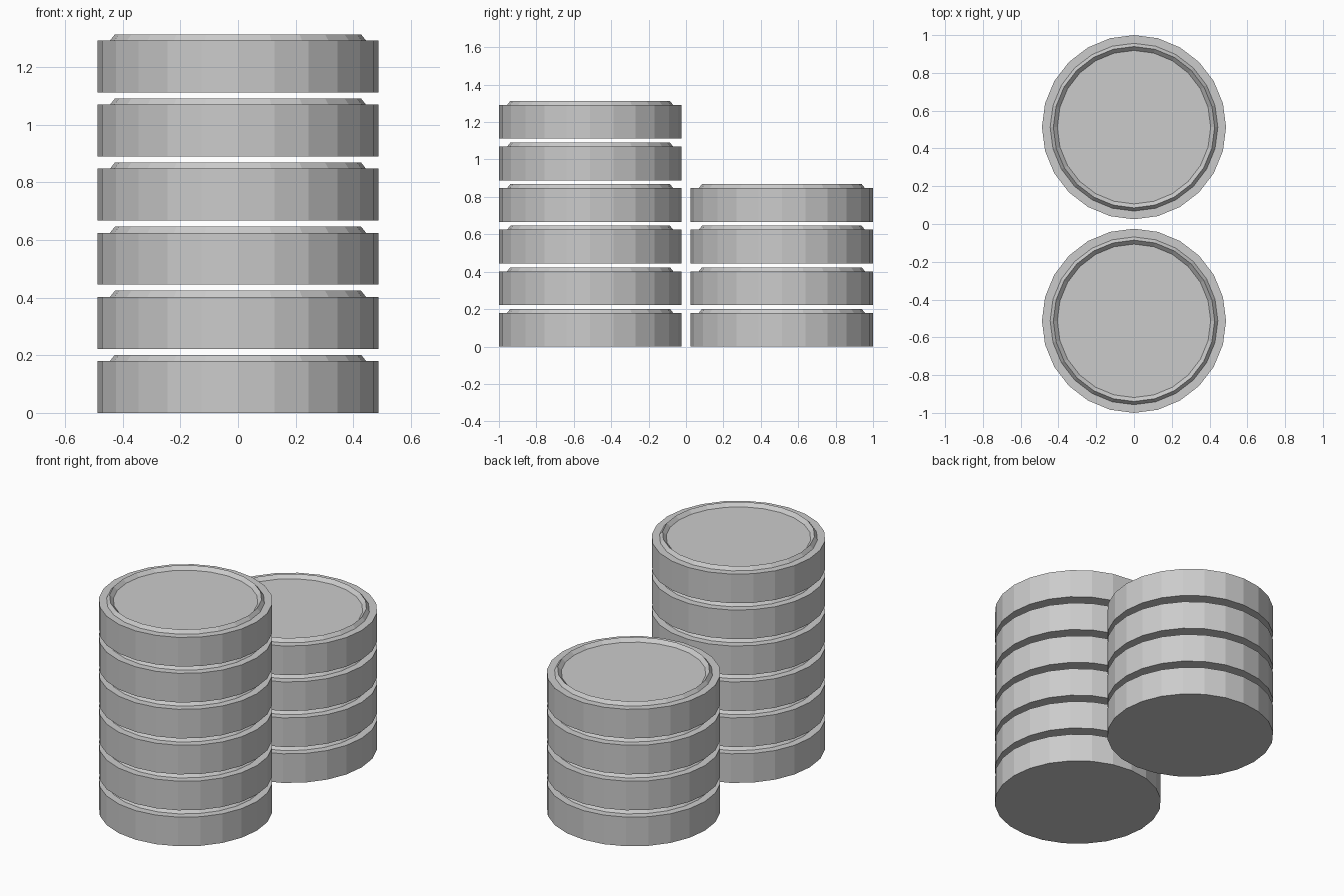
import bpy
import bmesh
from math import tau, cos, sin

cube = bpy.data.objects.get("Cube")
if cube:
    bpy.data.objects.remove(cube, do_unlink=True)

SIDES = 24
PITCH = 0.2222      # vertical step between stacked discs
STACK_Y = 0.5125    # distance of each stack from the centre

# Outer wall, flat shoulder, raised ridge, recessed lid: (radius, height)
PROFILE = [(0.4875, 0), (0.4875, 0.18), (0.444, 0.18), (0.427, 0.2014), (0.406, 0.18)]

grey = bpy.data.materials.new("plain grey")
grey.use_nodes = True
colour = (0.6, 0.6, 0.6, 1)
grey.diffuse_color = colour
grey.node_tree.nodes["Principled BSDF"].inputs["Base Color"].default_value = colour


def disc_mesh():
    """Closed faceted disc with a ridged rim on top."""
    bm = bmesh.new()
    rings = [[bm.verts.new((r * cos(tau * i / SIDES), r * sin(tau * i / SIDES), z))
              for i in range(SIDES)] for r, z in PROFILE]
    for low, high in zip(rings, rings[1:]):
        for i in range(SIDES):
            j = (i + 1) % SIDES
            bm.faces.new((low[i], low[j], high[j], high[i]))
    bm.faces.new(rings[0][::-1])
    bm.faces.new(rings[-1])
    bmesh.ops.recalc_face_normals(bm, faces=bm.faces)
    mesh = bpy.data.meshes.new("disc")
    bm.to_mesh(mesh)
    bm.free()
    mesh.materials.append(grey)
    return mesh


# Tall front stack and short back stack share one mesh
disc = disc_mesh()
for name, y, count in (("front", -STACK_Y, 6), ("back", STACK_Y, 4)):
    for level in range(count):
        obj = bpy.data.objects.new(f"{name}_disc_{level + 1}", disc)
        obj.location = (0, y, level * PITCH)
        bpy.context.collection.objects.link(obj)
